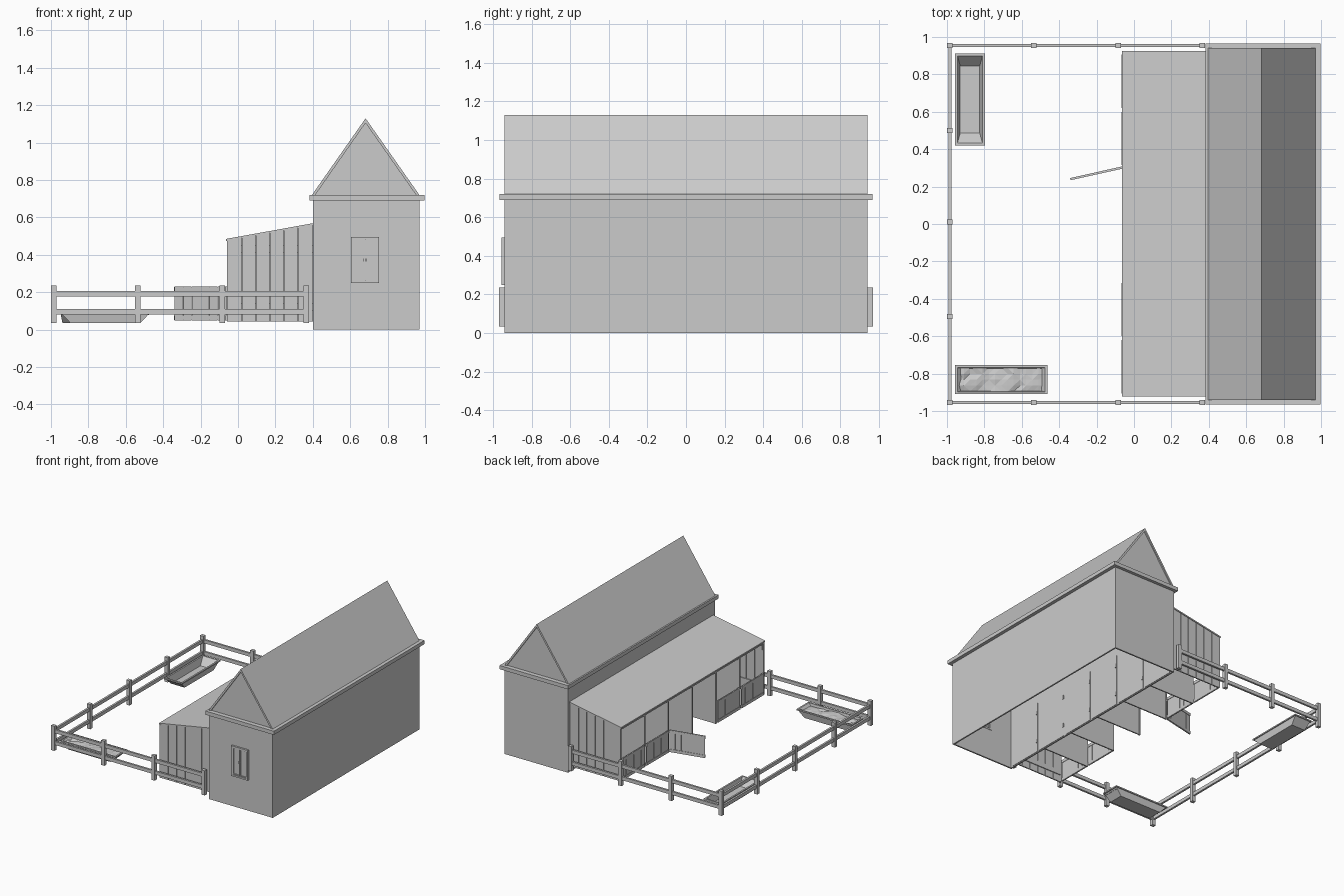
import bpy, bmesh, random
from math import atan2, cos, sin
from mathutils import Matrix, Vector

if "Cube" in bpy.data.objects:
    bpy.data.objects.remove(bpy.data.objects["Cube"])

random.seed(4)


def finish(name, bm):
    bmesh.ops.recalc_face_normals(bm, faces=bm.faces)
    me = bpy.data.meshes.new(name)
    bm.to_mesh(me)
    bm.free()
    ob = bpy.data.objects.new(name, me)
    bpy.context.collection.objects.link(ob)
    return ob


def add_box(bm, x0, x1, y0, y1, z0, z1):
    m = Matrix.Translation(((x0 + x1) / 2, (y0 + y1) / 2, (z0 + z1) / 2))
    m = m @ Matrix.Diagonal((x1 - x0, y1 - y0, z1 - z0, 1))
    bmesh.ops.create_cube(bm, size=1, matrix=m)


def boxes(name, items):
    bm = bmesh.new()
    for b in items:
        add_box(bm, *b)
    return finish(name, bm)


def add_prism(bm, pts, y0, y1):
    # extrude an x-z profile along y
    f = bm.faces.new([bm.verts.new((x, y0, z)) for x, z in pts])
    r = bmesh.ops.extrude_face_region(bm, geom=[f])
    bmesh.ops.translate(bm, vec=(0, y1 - y0, 0),
                        verts=[v for v in r["geom"] if isinstance(v, bmesh.types.BMVert)])
    bm.faces.ensure_lookup_table()


def prism(name, pts, y0, y1):
    bm = bmesh.new()
    add_prism(bm, pts, y0, y1)
    return finish(name, bm)


# --- Main house: thin walls, open underneath, window hole in front wall ---
T = 0.012
WX0, WX1, WZ0, WZ1, WC = 0.605, 0.755, 0.25, 0.495, 0.68
boxes("house_side_walls", [(0.40, 0.40 + T, -0.94, 0.94, 0, 0.69),
                           (0.97 - T, 0.97, -0.94, 0.94, 0, 0.69)])
boxes("house_back_wall", [(0.40 + T, 0.97 - T, 0.94 - T, 0.94, 0, 0.69)])
boxes("house_front_wall", [(0.40 + T, WX0, -0.94, -0.94 + T, 0, 0.69),
                           (WX1, 0.97 - T, -0.94, -0.94 + T, 0, 0.69),
                           (WX0, WX1, -0.94, -0.94 + T, 0, WZ0),
                           (WX0, WX1, -0.94, -0.94 + T, WZ1, 0.69)])
boxes("eave_band", [(0.383, 0.998, -0.965, 0.965, 0.69, 0.72)])

# --- Pitched roof with recessed gables ---
prism("main_roof", [(0.395, 0.72), (0.682, 1.13), (0.97, 0.72),
                    (0.952, 0.72), (0.682, 1.105), (0.413, 0.72)], -0.94, 0.94)
for name, y in (("front_gable", -0.93), ("back_gable", 0.92)):
    prism(name, [(0.41, 0.72), (0.682, 1.108), (0.955, 0.72)], y, y + 0.01)

# --- Front window ---
F = 0.013
boxes("window_frame", [(WX0, WX0 + F, -0.955, -0.925, WZ0, WZ1),
                       (WX1 - F, WX1, -0.955, -0.925, WZ0, WZ1),
                       (WX0 + F, WX1 - F, -0.955, -0.925, WZ0, WZ0 + F),
                       (WX0 + F, WX1 - F, -0.955, -0.925, WZ1 - F, WZ1)])
sash = []
for a, b in ((WX0 + F, WC - 0.001), (WC + 0.001, WX1 - F)):
    sash += [(a, a + 0.007, -0.95, -0.935, WZ0 + F, WZ1 - F),
             (b - 0.007, b, -0.95, -0.935, WZ0 + F, WZ1 - F),
             (a, b, -0.949, -0.936, WZ0 + F, WZ0 + F + 0.007),
             (a, b, -0.949, -0.936, WZ1 - F - 0.007, WZ1 - F)]
boxes("window_sashes", sash)
boxes("window_panes", [(WX0 + F, WX1 - F, -0.943, -0.940, WZ0 + F, WZ1 - F)])
boxes("window_handles", [(WC + s * 0.006 - 0.003, WC + s * 0.006 + 0.003,
                          -0.955, -0.949, 0.365, 0.38) for s in (-1, 1)])

# --- Lean-to stable: roof, partitions, plank end walls, posts ---
def slope(x):
    return 0.475 + (x + 0.06) * 0.083 / 0.46


prism("stable_roof", [(-0.065, slope(-0.065)), (0.40, slope(0.40)),
                      (0.40, slope(0.40) + 0.011), (-0.065, slope(-0.065) + 0.011)], -0.922, 0.925)
bays = [-0.915 + 0.305 * i for i in range(7)]
for i, y in enumerate(bays[1:-1]):
    prism(f"stall_partition_{i + 1}", [(-0.05, 0.045), (0.40, 0.045),
                                       (0.40, slope(0.40)), (-0.05, slope(-0.05))], y - 0.005, y + 0.005)
for name, y in (("stable_front_planks", bays[0]), ("stable_back_planks", bays[-1])):
    bm = bmesh.new()
    cuts = [-0.052, 0.02, 0.095, 0.17, 0.245, 0.32, 0.40]
    for a, b in zip(cuts, cuts[1:]):
        a, b = a + 0.002, b - 0.002
        add_prism(bm, [(a, 0.045), (b, 0.045), (b, slope(b)), (a, slope(a))], y - 0.005, y + 0.005)
    # inner battens hold the planks together
    s = -1 if y > 0 else 1
    for z in (0.10, 0.41):
        ya, yb = sorted((y + s * 0.005, y + s * 0.012))
        add_box(bm, -0.05, 0.40, ya, yb, z, z + 0.04)
    finish(name, bm)
boxes("stable_posts", [(-0.058, -0.046, y - 0.007, y + 0.007, 0.045, slope(-0.055)) for y in bays])
boxes("stable_front_beam", [(-0.058, -0.048, -0.915, 0.915, 0.46, slope(-0.058))])

# --- Stall doors on the inside of the house wall ---
doors, hinges = [], []
for a, b in zip(bays, bays[1:]):
    doors.append((0.40 + T, 0.416, a + 0.01, b - 0.01, 0.005, 0.42))
    hinges += [(0.416, 0.422, b - 0.022, b - 0.01, z, z + 0.03) for z in (0.08, 0.32)]
boxes("inner_stall_doors", doors)
boxes("inner_door_hinges", hinges)


# --- Planked gates: four closed, one swung open ---
def gate(name, start, end):
    d = Vector((end[0] - start[0], end[1] - start[1], 0))
    L, n = d.length, 6
    bm = bmesh.new()
    for i in range(n):
        add_box(bm, L * i / n + 0.0012, L * (i + 1) / n - 0.0012, -0.003, 0.003, 0.05, 0.23)
    for z in (0.052, 0.205):
        add_box(bm, 0, L, -0.006, 0.006, z, z + 0.023)
    ob = finish(name, bm)
    ob.matrix_world = Matrix.Translation((start[0], start[1], 0)) @ Matrix.Rotation(atan2(d.y, d.x), 4, "Z")


for i in (0, 1, 4, 5):
    gate(f"closed_gate_{i + 1}", (-0.062, bays[i] + 0.01), (-0.062, bays[i + 1] - 0.01))
gate("open_gate", (-0.062, 0.302), (-0.34, 0.24))

# --- Paddock fence ---
px = [-0.985, -0.535, -0.085, 0.365]
py = [-0.955, -0.495, 0.01, 0.50, 0.955]
spots = [(x, y) for x in px for y in (py[0], py[-1])] + [(px[0], y) for y in py[1:-1]]
boxes("fence_posts", [(x - 0.015, x + 0.015, y - 0.014, y + 0.014, 0.035, 0.235) for x, y in spots])
rails = []
for z in (0.082, 0.178):
    rails += [(-0.985, 0.375, y - 0.008, y + 0.008, z, z + 0.028) for y in (py[0], py[-1])]
    rails.append((-0.993, -0.977, -0.955, 0.955, z, z + 0.028))
boxes("fence_rails", rails)


# --- Feeding troughs: tapered tubs with a flat rim ---
def trough(name, x0, x1, y0, y1):
    end, side = 0.06, 0.018
    ix, iy = (end, side) if x1 - x0 > y1 - y0 else (side, end)
    rings = []
    bm = bmesh.new()
    for gx, gy, z in ((ix, iy, 0.037), (0.008, 0.008, 0.09), (0, 0, 0.09), (0, 0, 0.10),
                      (0.013, 0.013, 0.10), (ix + 0.01, iy + 0.006, 0.044)):
        rings.append([bm.verts.new(p) for p in ((x0 + gx, y0 + gy, z), (x1 - gx, y0 + gy, z),
                                                (x1 - gx, y1 - gy, z), (x0 + gx, y1 - gy, z))])
    for a, b in zip(rings, rings[1:]):
        for k in range(4):
            bm.faces.new((a[k], a[(k + 1) % 4], b[(k + 1) % 4], b[k]))
    bm.faces.new(rings[0])
    bm.faces.new(rings[-1])
    finish(name, bm)


trough("empty_trough", -0.957, -0.797, 0.42, 0.912)
trough("feed_trough", -0.957, -0.462, -0.91, -0.755)

# rumpled feed surface
bm = bmesh.new()
m = Matrix.Translation((-0.7095, -0.8325, 0.085)) @ Matrix.Diagonal((0.465, 0.127, 1, 1))
bmesh.ops.create_grid(bm, x_segments=14, y_segments=4, size=0.5, matrix=m)
for v in bm.verts:
    v.co.z += random.uniform(-0.007, 0.007)
bmesh.ops.triangulate(bm, faces=bm.faces)
finish("feed", bm)
